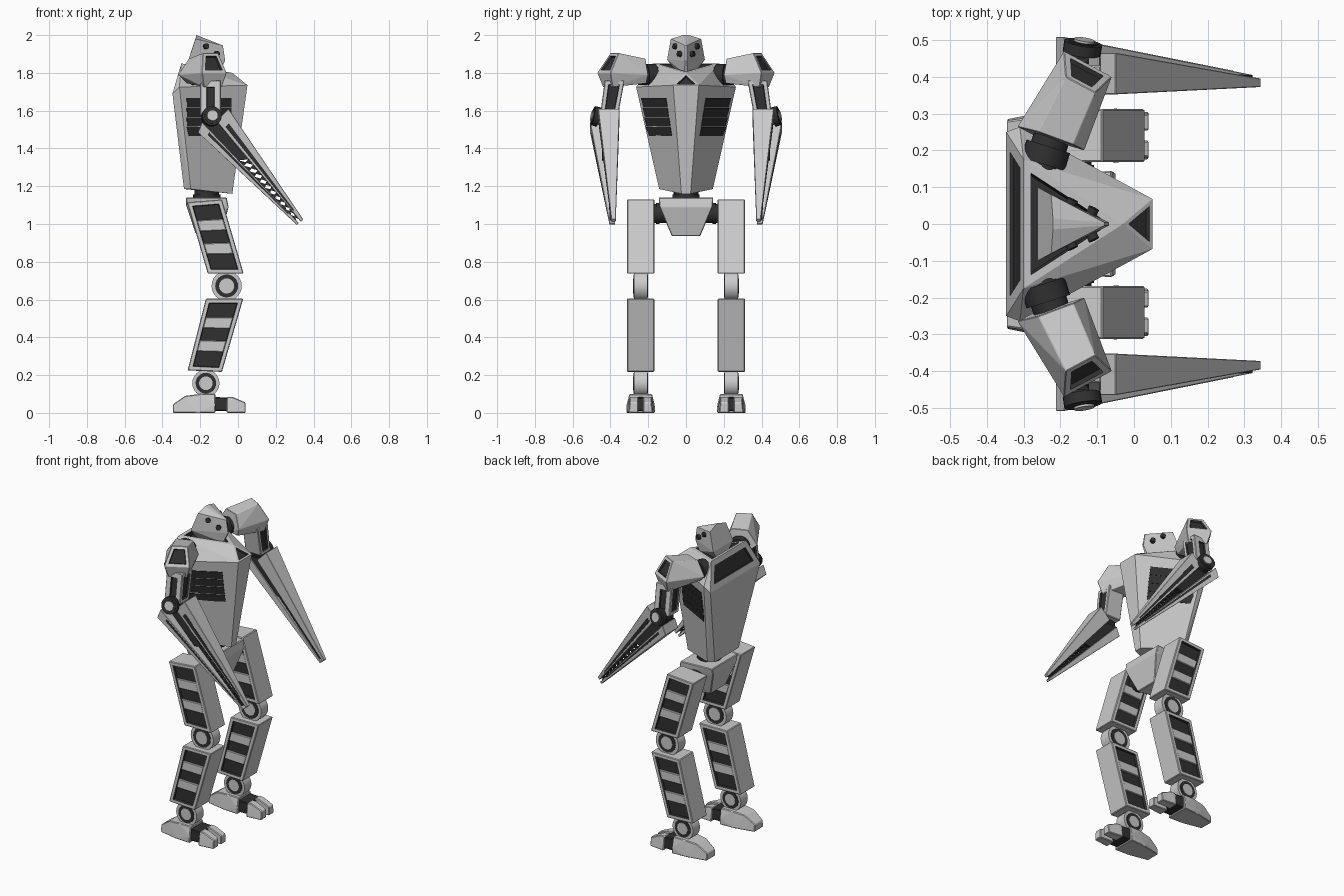
import bpy, bmesh
from mathutils import Vector
from mathutils.bvhtree import BVHTree

if "Cube" in bpy.data.objects:
    bpy.data.objects.remove(bpy.data.objects["Cube"])

dark = bpy.data.materials.new("dark_metal")
dark.diffuse_color = (0.03, 0.03, 0.03, 1)
dark.use_nodes = True
dark.node_tree.nodes["Principled BSDF"].inputs["Base Color"].default_value = dark.diffuse_color


def finish(bm, name, is_dark=False):
    me = bpy.data.meshes.new(name)
    bmesh.ops.recalc_face_normals(bm, faces=bm.faces[:])
    me.materials.append(dark if is_dark else None)
    me.materials.append(dark)
    bm.to_mesh(me)
    bm.free()
    ob = bpy.data.objects.new(name, me)
    bpy.context.collection.objects.link(ob)
    return ob


def hull(name, pts, s=1, bevel=0.004, recess=(), is_dark=False):
    """Faceted solid; recess = (direction, rim, depth) sinks a dark panel."""
    bm = bmesh.new()
    for x, y, z in pts:
        bm.verts.new((x, y * s, z))
    bmesh.ops.convex_hull(bm, input=bm.verts[:])
    bmesh.ops.delete(bm, geom=[v for v in bm.verts if not v.link_faces], context='VERTS')
    bmesh.ops.dissolve_limit(bm, angle_limit=0.04, verts=bm.verts[:], edges=bm.edges[:])
    bmesh.ops.recalc_face_normals(bm, faces=bm.faces[:])
    if bevel:
        bmesh.ops.bevel(bm, geom=bm.edges[:], offset=bevel, segments=1,
                        affect='EDGES', clamp_overlap=True)
    for d, rim, depth in recess:
        d = Vector((d[0], d[1] * s, d[2])).normalized()
        bm.normal_update()
        f = max(bm.faces, key=lambda f: f.calc_area() * (f.normal.dot(d) > 0.94))
        bmesh.ops.inset_individual(bm, faces=[f], thickness=rim, use_even_offset=True)
        r = bmesh.ops.inset_individual(bm, faces=[f], thickness=0.003, depth=-depth,
                                       use_even_offset=True)
        for g in r["faces"] + [f]:
            g.material_index = 1
    return finish(bm, name, is_dark)


def slab(name, xz, y0, y1, s=1, **kw):
    """Side profile in x-z extruded between two y values."""
    return hull(name, [(x, y, z) for x, z in xz for y in (y0, y1)], s, **kw)


def cyl(name, p, axis, r, length, is_dark=False, seg=24, s=1):
    bm = bmesh.new()
    bmesh.ops.create_cone(bm, cap_ends=True, segments=seg, radius1=r, radius2=r, depth=length)
    q = Vector((axis[0], axis[1] * s, axis[2])).to_track_quat('Z', 'Y')
    for v in bm.verts:
        v.co = q @ v.co + Vector((p[0], p[1] * s, p[2]))
    for f in bm.faces:
        f.smooth = len(f.verts) == 4
    for e in bm.edges:
        e.smooth = all(f.smooth for f in e.link_faces)
    return finish(bm, name, is_dark)


def lerp(a, b, t):
    return tuple(u + (v - u) * t for u, v in zip(a, b))


def both(*pts):
    return [(x, k * y, z) for x, y, z in pts for k in (1, -1)]


# Torso: tapered hexagon with sunken collar, chest and back panels
torso = hull("torso", both((-.30, .175, 1.85), (-.03, 0, 1.80),
                           (-.347, .25, 1.69), (-.31, .264, 1.725), (.05, .068, 1.735),
                           (-.286, .12, 1.185), (-.25, .142, 1.185), (-.03, .024, 1.16)),
             bevel=0,
             recess=[((.18, 0, .98), .02, .03), ((.63, 0, .78), .011, .01),
                     ((-.95, 0, .3), .035, .01)])

# Slatted vents on the diagonal torso sides
bm = bmesh.new()
bm.from_mesh(torso.data)
tree = BVHTree.FromBMesh(bm)
bm.free()
for s in (1, -1):
    for i in range(4):
        z0, z1 = 1.465 + i * .051, 1.465 + i * .051 + .048
        pts = []
        for x, z in ((-.27 + .01 * (i == 0), z0), (-.035, z0), (-.27, z1), (-.035, z1)):
            y = tree.ray_cast(Vector((x, 1, z)), Vector((0, -1, 0)))[0].y
            pts += [(x, y + (.002 if z == z0 else .006), z), (x - .01, y - .02, z)]
        hull("side_vent_slat", pts, s, bevel=0, is_dark=True)

# Head: wedge with four eyes
hull("head", both((-.22, .015, 2.0), (-.225, .08, 1.98), (-.08, .004, 1.945),
                  (-.262, .10, 1.87), (-.068, .004, 1.865),
                  (-.255, .055, 1.81), (-.10, .01, 1.80)), bevel=0)
for s in (1, -1):
    for x, y, z in ((-.172, .053, 1.94), (-.115, .030, 1.90)):
        cyl("eye", (x, y, z), (.42, .88, .15), .015, .03, True, 12, s)

# Waist and pelvis
cyl("waist", (-.165, 0, 1.15), (0, 0, 1), .065, .14, True)
cyl("waist_ring", (-.165, 0, 1.135), (0, 0, 1), .072, .04, True)
hull("pelvis", both((-.275, .13, 1.14), (-.06, .145, 1.14), (-.275, .12, 1.10),
                    (-.05, .14, 1.09), (-.225, .075, .95), (-.09, .075, .935)))


def leg_segment(name, tl, tr, br, bl, s):
    slab(name, (tl, tr, br, bl), .168, .312, s,
         recess=[((0, 1, 0), .018, .014), ((0, -1, 0), .018, .014)])
    for t in (.26, .58):
        a, b = lerp(tl, bl, t), lerp(tr, br, t)
        c, d = lerp(tl, bl, t + .15), lerp(tr, br, t + .15)
        bar = (lerp(a, b, .13), lerp(a, b, .87), lerp(c, d, .87), lerp(c, d, .13))
        slab(name + "_crossbar", bar, .172, .308, s, bevel=.003)


def ring_joint(name, x, z, r, s):
    cyl(name, (x, .24, z), (0, 1, 0), r, .070, s=s)
    cyl(name + "_ring", (x, .24, z), (0, 1, 0), r * .76, .076, True, s=s)
    cyl(name + "_hub", (x, .24, z), (0, 1, 0), r * .5, .080, s=s)


for s in (1, -1):
    # Legs
    cyl("hip_joint", (-.165, .15, 1.055), (0, 1, 0), .05, .09, True, s=s)
    cyl("hip_ring", (-.165, .15, 1.055), (0, 1, 0), .056, .02, True, s=s)
    leg_segment("thigh", (-.27, 1.115), (-.085, 1.13), (.03, .737), (-.16, .737), s)
    ring_joint("knee", -.06, .672, .08, s)
    leg_segment("shin", (-.17, .605), (.028, .605), (-.085, .217), (-.267, .225), s)
    ring_joint("ankle", -.17, .157, .072, s)

    # Feet
    hull("heel", [(x, .24 + k * w, z) for x, w, z in
                  ((-.345, .045, 0), (-.345, .04, .045), (-.28, .05, .09), (-.2, .06, .10),
                   (-.12, .06, .10), (-.12, .075, .04), (-.12, .075, 0), (-.22, .07, 0))
                  for k in (1, -1)], s)
    slab("foot_hinge", ((-.13, .01), (-.13, .085), (-.05, .08), (-.05, .01)),
         .18, .30, s, is_dark=True)
    for k in (1, -1):
        hull("toe", [(x, .24 + k * w, z) for x, a, b, z in
                     ((-.06, .01, .075, 0), (-.06, .01, .06, .085), (-.03, .012, .06, .085),
                      (.04, .014, .058, .055), (.04, .014, .064, 0)) for w in (a, b)], s)

    # Shoulders
    cyl("shoulder_joint", (-.24, .187, 1.785), (.3, .95, 0), .062, .05, True, s=s)
    cyl("shoulder_core", (-.235, .20, 1.785), (.3, .95, 0), .05, .10, True, s=s)
    hull("shoulder_pad", [(-.27, .24, 1.745), (-.15, .21, 1.745), (-.18, .44, 1.725),
                          (-.085, .388, 1.725), (-.317, .264, 1.79), (-.135, .20, 1.79),
                          (-.19, .47, 1.80), (-.06, .40, 1.80), (-.26, .25, 1.875),
                          (-.165, .215, 1.875), (-.185, .40, 1.905), (-.105, .357, 1.905)],
         s, bevel=.002, recess=[((.41, .77, .49), .016, .012)])

    # Upper arms and elbows
    hull("upper_arm", [(x, y, z) for x in (-.2, -.09)
                       for y, z in ((.325, 1.76), (.43, 1.76), (.36, 1.575), (.455, 1.575))],
         s, recess=[((1, 0, 0), .018, .01), ((-1, 0, 0), .018, .01), ((0, 1, .15), .03, .01)])
    ax = (.15, .96, .2)
    cyl("elbow", (-.145, .445, 1.562), ax, .040, .105, True, s=s)
    cyl("elbow_ring", (-.14, .478, 1.57), ax, .052, .03, True, s=s)
    cyl("elbow_hub", (-.142, .455, 1.565), ax, .028, .095, s=s)

    # Forearm pincers: two long tapering jaws
    up_out, up_in = ((-.05, 1.61), (.345, 1.025)), ((-.115, 1.545), (.333, 1.012))
    lo_out, lo_in = ((-.212, 1.485), (.312, .995)), ((-.19, 1.54), (.322, 1.005))
    for name, a, b, ya, yb in (("upper_jaw", up_out, up_in, (.352, .372), (.465, .395)),
                               ("lower_jaw", lo_out, lo_in, (.38, .375), (.508, .405))):
        hull(name, [(e[i][0], y[i], e[i][1]) for e in (a, b) for y in (ya, yb)
                    for i in (0, 1)], s, bevel=.002)
        # Dark inlay along the outer jaw face
        strip = []
        for t in (.08, .9):
            p, q, y = lerp(*a, t), lerp(*b, t), yb[0] + (yb[1] - yb[0]) * t
            for u in (.5, .8):
                m = lerp(p, q, u)
                strip += [(m[0], y - .01, m[1]), (m[0], y + .001, m[1])]
        hull("jaw_inlay", strip, s, bevel=0, is_dark=True)
    # Dark jaw root between the jaws
    root = [lerp(*e, t) for e in (up_in, lo_in) for t in (.0, .38)]
    hull("jaw_root", [(p[0], y, p[1]) for p in root for y in (.385, .445)], s,
         bevel=0, is_dark=True)
    # Teeth
    for a, b in ((up_in, lo_in), (lo_in, up_in)):
        for i in range(11):
            t = .38 + i * .054
            tip = lerp(lerp(*a, t + .027), lerp(*b, t + .027), .6)
            y = .415 - .025 * t
            slab("tooth", (lerp(*a, t), lerp(*a, t + .054), tip), y - .012, y + .012, s,
                 bevel=0, is_dark=True)
